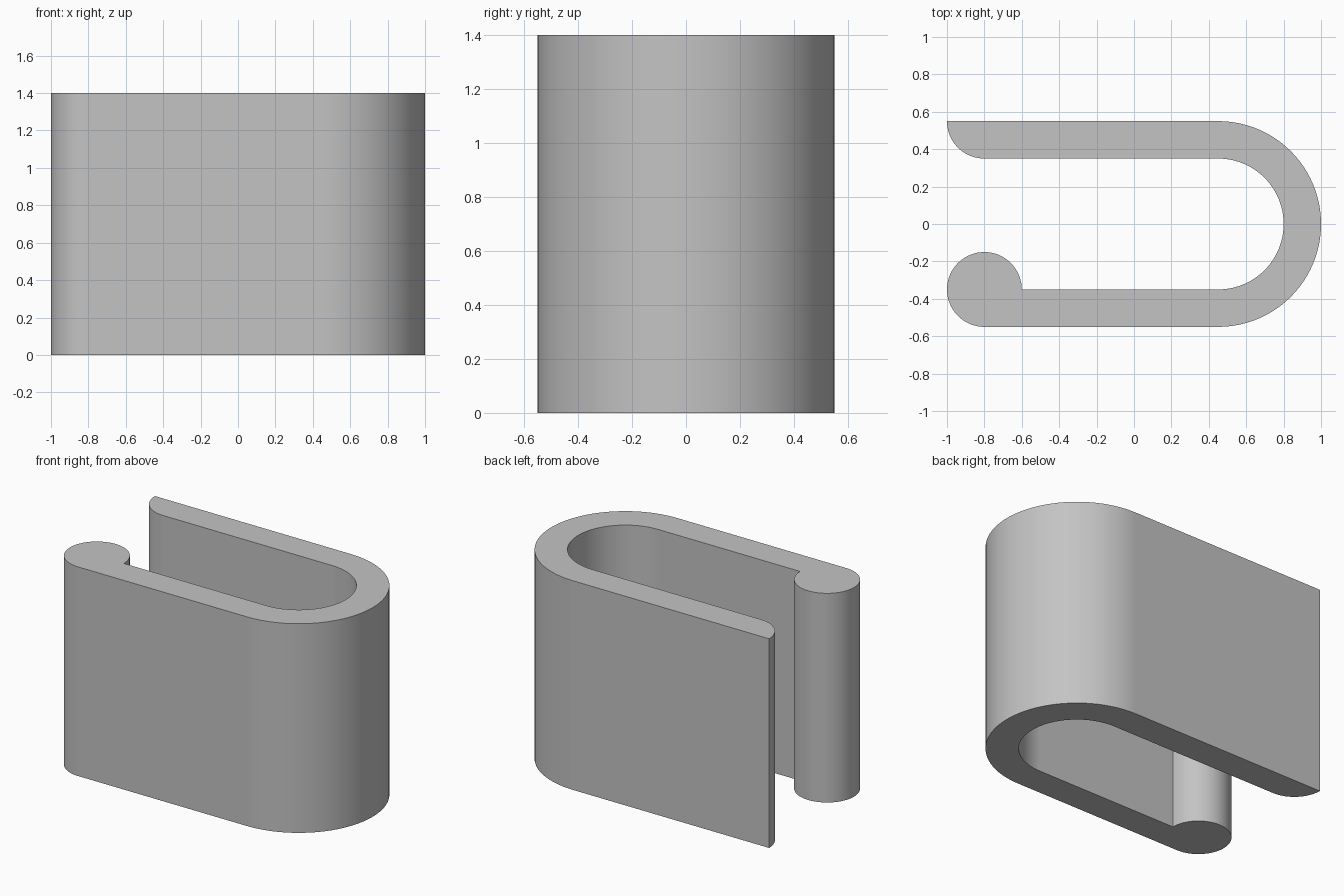
import bpy, bmesh, math

if "Cube" in bpy.data.objects:
    bpy.data.objects.remove(bpy.data.objects["Cube"])

HEIGHT = 1.4


def arc(cx, cy, r, start, end, steps):
    """Points along an arc, angles in degrees."""
    angles = [math.radians(start + (end - start) * i / steps) for i in range(steps + 1)]
    return [(cx + r * math.cos(a), cy + r * math.sin(a)) for a in angles]


# Outline of the hooked strip, counter-clockwise
outline = arc(0.45, 0, 0.55, -90, 90, 48)            # outside of the bend
outline += arc(-0.8, 0.55, 0.2, 180, 270, 20)        # rounded tip of the back arm
outline += arc(0.45, 0, 0.35, 90, -90, 48)           # inside of the bend
outline += arc(-0.8, -0.35, 0.2, 0, 270, 56)         # round bead on the front arm

# Extrude the outline upwards
bm = bmesh.new()
base = bm.faces.new([bm.verts.new((x, y, 0)) for x, y in outline])
result = bmesh.ops.extrude_face_region(bm, geom=[base], use_keep_orig=True)
top = [v for v in result["geom"] if isinstance(v, bmesh.types.BMVert)]
bmesh.ops.translate(bm, verts=top, vec=(0, 0, HEIGHT))
bmesh.ops.recalc_face_normals(bm, faces=bm.faces)
mesh = bpy.data.meshes.new("hook_clip")
bm.to_mesh(mesh)
bm.free()

clip = bpy.data.objects.new("hook_clip", mesh)
bpy.context.collection.objects.link(clip)

# Plain grey
grey = bpy.data.materials.new("light grey")
grey.diffuse_color = (0.55, 0.55, 0.55, 1)
grey.use_nodes = True
grey.node_tree.nodes["Principled BSDF"].inputs["Base Color"].default_value = grey.diffuse_color
mesh.materials.append(grey)

# Smooth curves, with crisp edges and flat arms
bpy.context.view_layer.objects.active = clip
clip.select_set(True)
bpy.ops.object.shade_smooth_by_angle(angle=math.radians(30))
weighted = clip.modifiers.new("flat_arms", 'WEIGHTED_NORMAL')
weighted.keep_sharp = True
